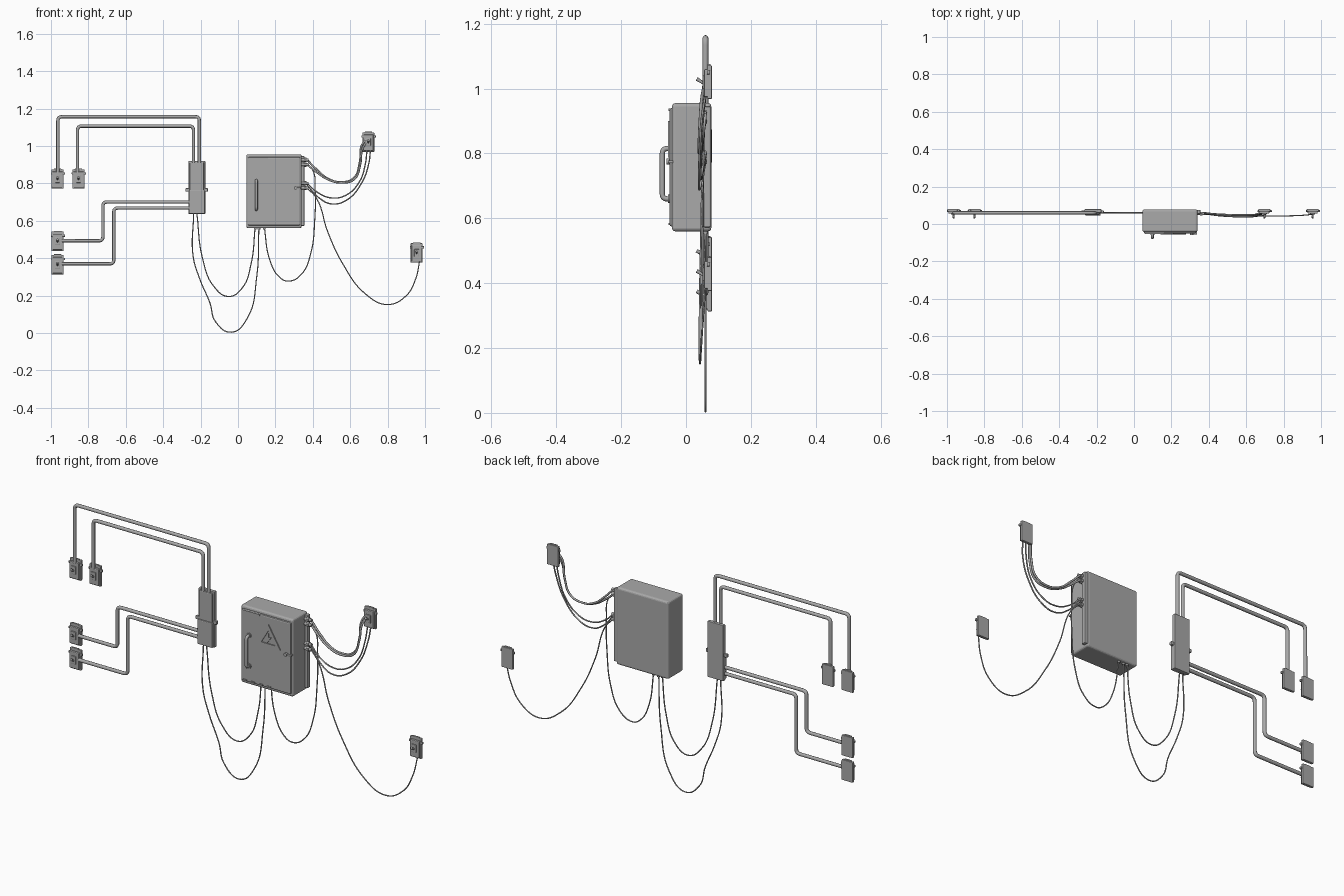
import bpy, bmesh
from mathutils import Vector, Matrix

cube = bpy.data.objects.get("Cube")
if cube:
    bpy.data.objects.remove(cube, do_unlink=True)

grey = bpy.data.materials.new("mid grey")
grey.use_nodes = True
colour = (0.4, 0.4, 0.4, 1)
grey.diffuse_color = colour
grey.node_tree.nodes["Principled BSDF"].inputs["Base Color"].default_value = colour


def add_object(name, data):
    data.materials.append(grey)
    obj = bpy.data.objects.new(name, data)
    bpy.context.collection.objects.link(obj)
    return obj


def finish(name, bm):
    bmesh.ops.recalc_face_normals(bm, faces=bm.faces)
    mesh = bpy.data.meshes.new(name)
    bm.to_mesh(mesh)
    bm.free()
    return add_object(name, mesh)


def box(name, x, y, z, bevel=0, segments=2):
    """Box from (low, high) pairs along each axis."""
    spans = (x, y, z)
    centre = Vector([(a + b) / 2 for a, b in spans])
    size = Vector([b - a for a, b in spans])
    bm = bmesh.new()
    bmesh.ops.create_cube(bm, size=1, matrix=Matrix.Translation(centre) @ Matrix.Diagonal(size).to_4x4())
    if bevel:
        bmesh.ops.bevel(bm, geom=bm.edges[:], offset=bevel, segments=segments,
                        profile=0.5, affect='EDGES')
    return finish(name, bm)


def rod(name, start, end, radius, tip=None, sides=16):
    """Cylinder or cone between two points."""
    a, b = Vector(start), Vector(end)
    turn = (b - a).to_track_quat('Z', 'Y').to_matrix().to_4x4()
    bm = bmesh.new()
    bmesh.ops.create_cone(bm, cap_ends=True, segments=sides, radius1=radius,
                          radius2=radius if tip is None else tip, depth=(b - a).length,
                          matrix=Matrix.Translation((a + b) / 2) @ turn)
    obj = finish(name, bm)
    for f in obj.data.polygons:
        f.use_smooth = sides > 6 and len(f.vertices) == 4
    return obj


def relief(name, polygons, y, depth):
    """Raised shape on the door, from front-facing polygons."""
    bm = bmesh.new()
    for p in polygons:
        bm.faces.new([bm.verts.new((x, y, z)) for x, z in p])
    bmesh.ops.remove_doubles(bm, verts=bm.verts[:], dist=0.0001)
    out = bmesh.ops.extrude_face_region(bm, geom=bm.faces[:])
    moved = [v for v in out["geom"] if isinstance(v, bmesh.types.BMVert)]
    bmesh.ops.translate(bm, verts=moved, vec=(0, -depth, 0))
    return finish(name, bm)


def new_curve(name, radius, kind, points):
    curve = bpy.data.curves.new(name, 'CURVE')
    curve.dimensions = '3D'
    curve.bevel_depth = radius
    curve.bevel_resolution = 2
    curve.use_fill_caps = True
    curve.resolution_u = 8
    spline = curve.splines.new(kind)
    target = spline.bezier_points if kind == 'BEZIER' else spline.points
    target.add(len(points) - 1)
    for p, co in zip(target, points):
        if kind == 'BEZIER':
            p.co = co
            p.handle_left_type = p.handle_right_type = 'AUTO'
        else:
            p.co = (*co, 1)
    spline.use_smooth = True
    return add_object(name, curve)


def cable(name, points, radius=0.003, y=0.06, sag=0):
    """Hanging wire through (x, z) points; sag moves its middle forward."""
    n = len(points) - 1
    path = [(x, y - sag * 4 * (i / n) * (1 - i / n), z) for i, (x, z) in enumerate(points)]
    return new_curve(name, radius, 'BEZIER', path)


def conduit(name, points, radius=0.009, bend=0.022):
    """Rigid pipe with rounded corners."""
    pts = [Vector(p) for p in points]
    path = [pts[0]]
    for a, b, c in zip(pts, pts[1:], pts[2:]):
        p, q = b + (a - b).normalized() * bend, b + (c - b).normalized() * bend
        for i in range(7):
            t = i / 6
            path.append(p * (1 - t) ** 2 + b * 2 * t * (1 - t) + q * t * t)
    path.append(pts[-1])
    return new_curve(name, radius, 'POLY', path)


# Electrical cabinet
box("cabinet_body", (.045, .34), (-.043, .078), (.56, .955), .01, 3)
box("cabinet_door", (.053, .332), (-.051, -.03), (.575, .94), .006)
box("cabinet_side_flange", (.33, .355), (.054, .076), (.572, .945), .004)
box("door_top_strip", (.06, .16), (-.054, -.045), (.931, .938))
for i in range(4):
    x = .065 + i * .045
    box("door_bottom_slot", (x, x + .022), (-.054, -.045), (.58, .586))
conduit("door_handle", [(.098, -.045, .66), (.098, -.073, .66), (.098, -.073, .815), (.098, -.045, .815)],
        .008, .015)
for z in (.66, .815):
    rod("handle_foot", (.098, -.056, z), (.098, -.046, z), .013)
box("door_latch", (.305, .338), (-.056, -.04), (.77, .779), .002)
rod("latch_knob", (.308, -.06, .775), (.308, -.045, .775), .009)

# Warning triangle with bolt
outer = [(.143, .788), (.277, .788), (.21, .9)]
inner = [(.17, .803), (.25, .803), (.21, .87)]
relief("warning_triangle", [(outer[i], outer[(i + 1) % 3], inner[(i + 1) % 3], inner[i]) for i in range(3)],
       -.05, .006)
relief("warning_bolt", [[(.212, .856), (.194, .829), (.209, .832), (.203, .806), (.226, .838), (.211, .836)]],
       -.05, .006)

# Cable glands
for z in (.925, .9, .8, .775):
    rod("side_gland", (.335, .055, z), (.378, .055, z), .008)
    rod("side_gland_nut", (.353, .055, z), (.365, .055, z), .012, sides=6)
for x in (.092, .112, .14):
    rod("bottom_gland", (x, .06, .552), (x, .06, .565), .007)

# Junction box
box("junction_back", (-.265, -.175), (.06, .079), (.635, .92), .003)
box("junction_cover", (-.258, -.182), (.052, .065), (.645, .912), .004)
box("junction_lower_cover", (-.262, -.178), (.046, .065), (.638, .765), .004)
box("junction_clip", (-.281, -.161), (.058, .072), (.756, .774), .003)

# Wall conduits
y = .06
conduit("upper_outer_conduit", [(-.963, y, .86), (-.963, y, 1.156), (-.207, y, 1.156), (-.207, y, .91)])
conduit("upper_inner_conduit", [(-.858, y, .86), (-.858, y, 1.106), (-.238, y, 1.106), (-.238, y, .91)])
conduit("lower_outer_conduit", [(-.255, y, .7), (-.722, y, .7), (-.722, y, .493), (-.94, y, .493)])
conduit("lower_inner_conduit", [(-.255, y, .668), (-.664, y, .668), (-.664, y, .37), (-.94, y, .37)])

# Lever switches
for x, z in ((-.965, .823), (-.853, .823), (-.965, .49), (-.965, .365), (.697, 1.02), (.955, .428)):
    box("switch_back", (x - .032, x + .032), (.066, .08), (z - .052, z + .052), .003)
    box("switch_cover", (x - .027, x + .027), (.056, .07), (z - .046, z + .04), .004)
    box("switch_bezel", (x - .013, x + .013), (.051, .06), (z - .02, z + .02), .002)
    rod("switch_lever", (x, .055, z - .004), (x, .033, z + .01), .004, .006, 10)
    box("switch_side_clip", (x - .036, x + .04), (.064, .074), (z + .024, z + .036), .002)
    box("switch_top_clip", (x - .02, x + .02), (.066, .076), (z + .045, z + .056), .002)

# Hanging cables between cabinet and junction box
cable("short_loop_cable", [(.092, .57), (.07, .37), (.022, .24), (-.05, .195), (-.13, .25),
                           (-.19, .4), (-.22, .64)])
cable("long_loop_cable", [(.112, .57), (.1, .3), (.05, .08), (-.035, .004), (-.12, .06), (-.15, .16),
                          (-.205, .29), (-.24, .41), (-.237, .64)])
cable("cabinet_loop_cable", [(.14, .57), (.17, .39), (.22, .3), (.27, .277), (.34, .315), (.39, .43),
                             (.41, .6), (.412, .77), (.4, .87), (.37, .9)], sag=.01)

# Cables to the right-hand switches
cable("thick_cable_upper", [(.37, .925), (.42, .875), (.48, .826), (.55, .807), (.62, .83), (.65, .91),
                            (.66, 1), (.685, 1.035)], .005, sag=.012)
cable("thick_cable_lower", [(.37, .9), (.42, .86), (.48, .821), (.55, .803), (.622, .822), (.654, .9),
                            (.664, .98), (.685, 1.02)], .005, sag=.02)
cable("thin_cable_upper", [(.37, .8), (.42, .755), (.5, .722), (.58, .738), (.65, .81), (.68, .9),
                           (.69, .98)], .0035, sag=.015)
cable("thin_cable_lower", [(.37, .79), (.43, .725), (.5, .69), (.58, .71), (.66, .8), (.7, .91),
                           (.708, .98)], .0035, sag=.02)
cable("far_switch_cable", [(.37, .775), (.42, .72), (.48, .54), (.56, .37), (.68, .21), (.8, .152),
                           (.9, .2), (.95, .29), (.972, .39)], sag=.018)
